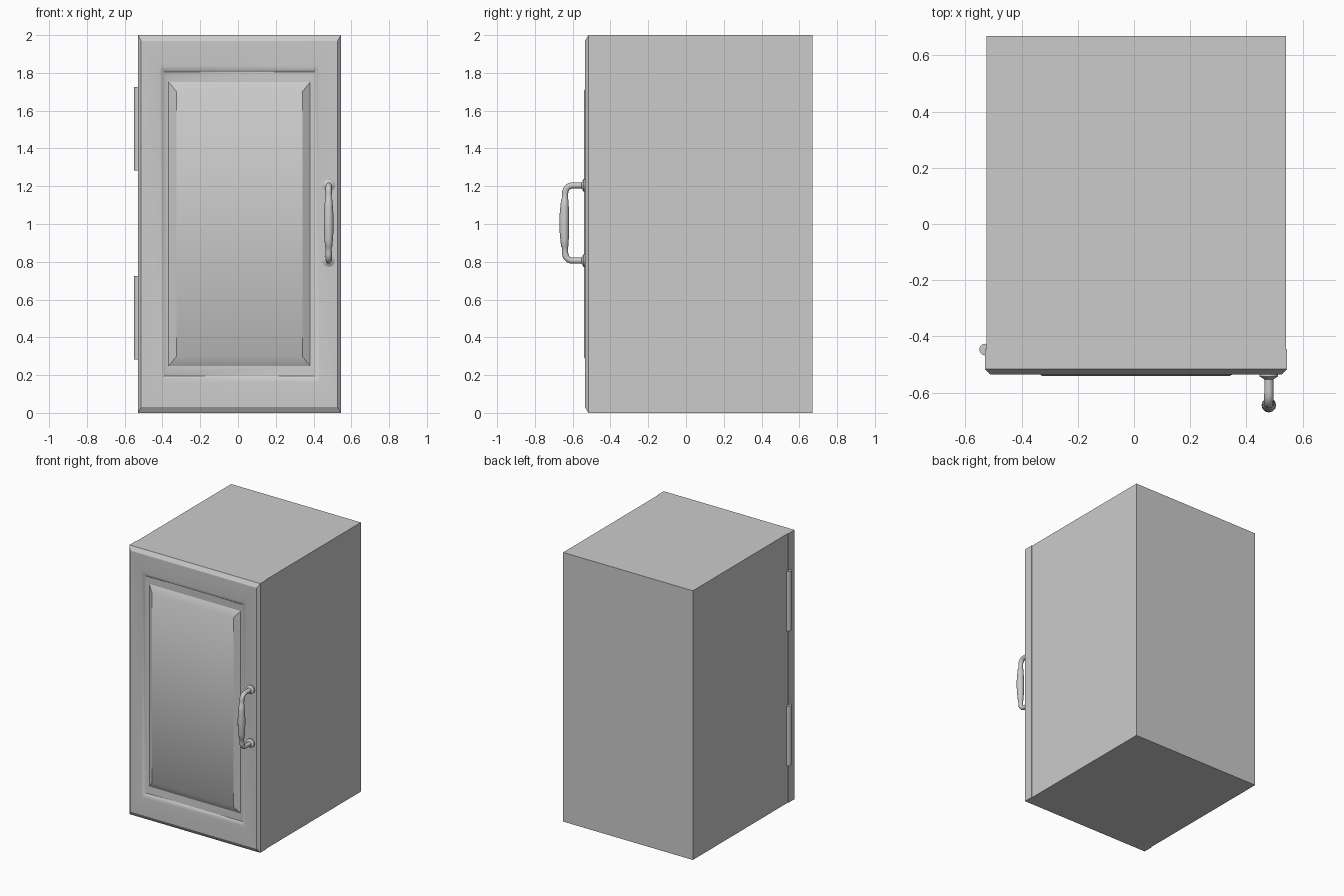
import bpy, bmesh, math
from mathutils import Vector

if "Cube" in bpy.data.objects:
    bpy.data.objects.remove(bpy.data.objects["Cube"])


def finish(name, bm, angle=30):
    bmesh.ops.recalc_face_normals(bm, faces=bm.faces)
    me = bpy.data.meshes.new(name)
    bm.to_mesh(me)
    bm.free()
    ob = bpy.data.objects.new(name, me)
    bpy.context.collection.objects.link(ob)
    bpy.ops.object.select_all(action='DESELECT')
    ob.select_set(True)
    bpy.context.view_layer.objects.active = ob
    bpy.ops.object.shade_smooth_by_angle(angle=math.radians(angle))
    return ob


def loft(name, rings, angle=30):
    """Skin a list of equal-length rings and cap both ends."""
    bm = bmesh.new()
    loops = [[bm.verts.new(p) for p in ring] for ring in rings]
    n = len(loops[0])
    for a, b in zip(loops, loops[1:]):
        for i in range(n):
            j = (i + 1) % n
            bm.faces.new((a[i], a[j], b[j], b[i]))
    bm.faces.new(loops[0])
    bm.faces.new(loops[-1])
    return finish(name, bm, angle)


def rect(hx, hz, y, cx=0.0075, cz=1.0):
    return [(cx + sx * hx, y, cz + sz * hz)
            for sx, sz in ((-1, -1), (1, -1), (1, 1), (-1, 1))]


def sweep(name, path, x, sides=12, angle=40):
    """Round tube in the YZ plane from (y, z, radius) points."""
    rings = []
    for i, (y, z, r) in enumerate(path):
        a, b = path[max(i - 1, 0)], path[min(i + 1, len(path) - 1)]
        t = Vector((0, b[0] - a[0], b[1] - a[1])).normalized()
        side = Vector((1, 0, 0))
        up = t.cross(side)
        rings.append([Vector((x, y, z)) + r * (math.cos(k) * side + math.sin(k) * up)
                      for k in (2 * math.pi * s / sides for s in range(sides))])
    return loft(name, rings, angle)


# Cabinet carcass
loft("cabinet_body", [rect(0.533, 1.0, 0.67), rect(0.533, 1.0, -0.445)])

# Door: chamfered frame, sunken moulding, raised centre panel
loft("door", [rect(*r) for r in (
    (0.5375, 1.0, -0.445),
    (0.5375, 1.0, -0.517),
    (0.520, 0.970, -0.535),
    (0.424, 0.837, -0.535),
    (0.412, 0.822, -0.530),
    (0.398, 0.806, -0.519),
    (0.375, 0.752, -0.515),
    (0.334, 0.702, -0.541))])

# Hinge barrels on the left side
for label, z0 in (("lower", 0.283), ("upper", 1.283)):
    sweep(label + "_hinge", [(-0.447, z0, 0.021), (-0.447, z0 + 0.443, 0.021)], -0.53)

# Handle: lower half of the path, mirrored about its middle
HX, HZ = 0.48, 1.005
half = [(-0.535, 0.806, 0.016), (-0.60, 0.806, 0.016)]
half += [(-0.60 - 0.04 * math.sin(a), 0.846 - 0.04 * math.cos(a), 0.0165)
         for a in (math.pi / 2 * k / 6 for k in range(1, 7))]
half += [(-0.641, 0.875, 0.016), (-0.642, 0.880, 0.019), (-0.643, 0.92, 0.0225),
         (-0.644, 0.96, 0.025)]
path = half + [(-0.645, HZ, 0.026)] + [(y, 2 * HZ - z, r) for y, z, r in reversed(half)]
sweep("handle", path, HX)

# Handle mounting flanges
for label, z in (("lower", 0.806), ("upper", 2 * HZ - 0.806)):
    sweep(label + "_handle_flange",
          [(-0.53, z, 0.033), (-0.543, z, 0.033), (-0.549, z, 0.022), (-0.553, z, 0.017)], HX, 16)
